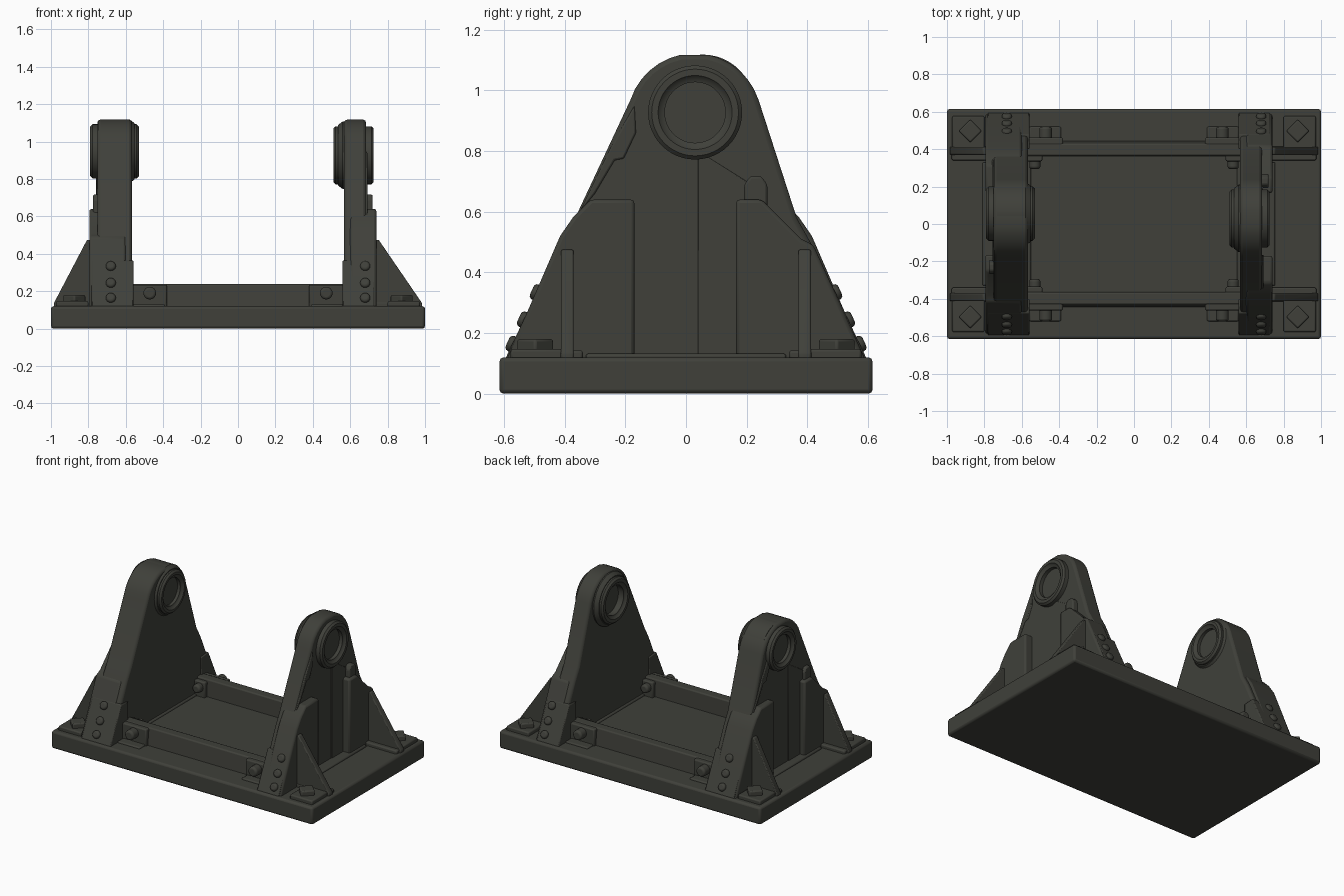
import bpy, bmesh, math
from mathutils import Vector, Matrix

if "Cube" in bpy.data.objects:
    bpy.data.objects.remove(bpy.data.objects["Cube"])

mat = bpy.data.materials.new("dark olive grey")
mat.diffuse_color = (0.050, 0.051, 0.042, 1)
mat.use_nodes = True
mat.node_tree.nodes["Principled BSDF"].inputs["Base Color"].default_value = mat.diffuse_color


def add_bevel(ob, width, segs=2):
    m = ob.modifiers.new("bevel", 'BEVEL')
    m.width = width
    m.segments = segs
    m.limit_method = 'ANGLE'
    m.angle_limit = math.radians(30)


def finish(name, bm, bevel=0.0, segs=2):
    bmesh.ops.recalc_face_normals(bm, faces=bm.faces)
    me = bpy.data.meshes.new(name)
    bm.to_mesh(me)
    bm.free()
    me.materials.append(mat)
    ob = bpy.data.objects.new(name, me)
    bpy.context.collection.objects.link(ob)
    bpy.ops.object.select_all(action='DESELECT')
    ob.select_set(True)
    bpy.context.view_layer.objects.active = ob
    bpy.ops.object.shade_smooth_by_angle(angle=math.radians(35))
    if bevel:
        add_bevel(ob, bevel, segs)
    return ob


def prism(name, pts, axis, a, b, bevel=0.008):
    """Extrude a 2D profile along x (pts are y,z), y (x,z) or z (x,y)."""
    place = {'x': lambda p, t: (t, p[0], p[1]),
             'y': lambda p, t: (p[0], t, p[1]),
             'z': lambda p, t: (p[0], p[1], t)}[axis]
    bm = bmesh.new()
    lo = [bm.verts.new(place(p, a)) for p in pts]
    hi = [bm.verts.new(place(p, b)) for p in pts]
    n = len(pts)
    bm.faces.new(lo)
    bm.faces.new(hi)
    for i in range(n):
        j = (i + 1) % n
        bm.faces.new((lo[i], lo[j], hi[j], hi[i]))
    return finish(name, bm, bevel)


def box(name, x0, x1, y0, y1, z0, z1, bevel=0.008):
    return prism(name, [(x0, y0), (x1, y0), (x1, y1), (x0, y1)], 'z', z0, z1, bevel)


def lathe_x(name, profile, cy, cz, n=48):
    """Closed ring: profile of (x, radius) turned about an x-parallel axis."""
    bm = bmesh.new()
    rings = []
    for k in range(n):
        a = 2 * math.pi * k / n
        rings.append([bm.verts.new((x, cy + r * math.cos(a), cz + r * math.sin(a)))
                      for x, r in profile])
    m = len(profile)
    for k in range(n):
        p, q = rings[k], rings[(k + 1) % n]
        for i in range(m):
            j = (i + 1) % m
            bm.faces.new((p[i], p[j], q[j], q[i]))
    return finish(name, bm)


def bolt(name, pos, direction, r=0.027, h=0.035):
    """Domed bolt head pointing along direction."""
    bm = bmesh.new()
    bmesh.ops.create_cone(bm, cap_ends=True, segments=16, radius1=r, radius2=r, depth=2 * h)
    rot = Vector(direction).to_track_quat('Z', 'Y').to_matrix().to_4x4()
    bm.transform(Matrix.Translation(pos) @ rot)
    return finish(name, bm, 0.013, 3)


# base plate
box("base_plate", -1, 1, -0.615, 0.615, 0, 0.12, 0.014)

# upright outline: sloped sides and a rounded head with a flat top
HY, HZ, HR = 0.028, 0.90, 0.222
arc = [(HY + HR * math.cos(math.radians(a)), HZ + HR * math.sin(math.radians(a)))
       for a in list(range(18, 80, 10)) + list(range(102, 163, 10))]
outline = [(-0.585, 0.11), (0.585, 0.11), (0.41, 0.50), (0.365, 0.58)] + arc + \
          [(-0.365, 0.58), (-0.41, 0.50)]


def upright(side, s, web_out, leg_out, boss_in, boss_out, cy, cz, boss_r, bore):
    # main web with a hole for the bearing
    web = prism(side + "_upright", outline, 'x', s * 0.567, s * web_out, 0)
    bm = bmesh.new()
    bmesh.ops.create_cone(bm, cap_ends=True, segments=48, radius1=bore + 0.012,
                          radius2=bore + 0.012, depth=1)
    bm.transform(Matrix.Translation((s * 0.65, cy, cz)) @ Matrix.Rotation(math.pi / 2, 4, 'Y'))
    cutter = finish("cutter", bm)
    mod = web.modifiers.new("bore", 'BOOLEAN')
    mod.object = cutter
    mod.solver = 'EXACT'
    bpy.context.view_layer.objects.active = web
    bpy.ops.object.modifier_apply(modifier="bore")
    bpy.data.objects.remove(cutter)
    add_bevel(web, 0.016)
    # bearing ring with stepped faces, and a wider collar on the inner side
    i, o = boss_in, boss_out
    ring = [(i, bore + 0.022), (i, boss_r - 0.012), (i + 0.012, boss_r),
            (o - 0.012, boss_r), (o, boss_r - 0.012), (o, bore + 0.022),
            (o - 0.012, bore + 0.012), (o - 0.016, bore), (i + 0.016, bore),
            (i + 0.012, bore + 0.012)]
    lathe_x(side + "_bearing_ring", [(s * x, r) for x, r in ring], cy, cz)
    ci, co = i + 0.024, web_out - 0.02
    collar = [(ci, boss_r - 0.02), (ci, boss_r + 0.006), (ci + 0.025, boss_r + 0.025),
              (co, boss_r + 0.025), (co, boss_r - 0.02)]
    lathe_x(side + "_bearing_collar", [(s * x, r) for x, r in collar], cy, cz)
    # raised edge up the shoulder and shallow centre step
    prism(side + "_shoulder_strip", [(-0.35 * s, 0.60), (-0.30 * s, 0.66), (-0.235 * s, 0.77),
          (-0.205 * s, 0.775), (-0.165 * s, 0.86), (-0.17 * s, 0.95), (-0.25 * s, 0.81)], 'x',
          s * 0.6, s * (web_out + 0.008), 0.006)
    prism(side + "_centre_step", [(0.04 * s, 0.11), (0.2 * s, 0.11), (0.2 * s, 0.70),
          (0.04 * s, 0.80)], 'x', s * 0.6, s * (web_out + 0.005), 0.003)
    # knob above one leg
    k = 0.23 * s
    prism(side + "_knob", [(k - 0.038, 0.55), (k + 0.038, 0.55), (k + 0.038, 0.69),
          (k + 0.018, 0.717), (k - 0.018, 0.717), (k - 0.038, 0.69)], 'x',
          s * 0.62, s * (leg_out - 0.02))
    # foot of the recessed centre panel
    box(side + "_foot_strip", s * 0.6, s * (leg_out + 0.015), -0.33, 0.33, 0.11, 0.132)
    for f, end in ((-1, "front"), (1, "back")):
        tag = side + "_" + end
        # thick outer leg: plain one steps at the top, the other slopes
        if f == s:
            top = [(0.165, 0.64), (0.25, 0.64), (0.38, 0.51), (0.42, 0.49)]
        else:
            top = [(0.17, 0.64), (0.315, 0.64), (0.37, 0.585), (0.415, 0.52)]
        leg = [(top[0][0], 0.11)] + top + [(0.592, 0.11)]
        prism(tag + "_leg", [(f * y, z) for y, z in leg], 'x', s * 0.60, s * leg_out, 0.012)
        # sloping cover plate on the leg's edge
        cover = [(0.40, 0.11), (0.40, 0.36), (0.478, 0.365), (0.598, 0.11)]
        prism(tag + "_cover_plate", [(f * y, z) for y, z in cover], 'x',
              s * 0.559, s * (leg_out - 0.012), 0.006)
        # outer triangular gusset
        prism(tag + "_gusset", [(s * (leg_out - 0.03), 0.11), (s * 0.985, 0.11),
              (s * 0.985, 0.135), (s * (leg_out + 0.012), 0.475), (s * (leg_out - 0.03), 0.475)],
              'y', f * 0.37, f * 0.412, 0.006)
        box(tag + "_gusset_foot", s * 0.7, s * 0.975, f * 0.34, f * 0.415, 0.11, 0.143)
        # corner pad with diamond bolt
        box(tag + "_corner_pad", s * 0.80, s * 0.972, f * 0.395, f * 0.578, 0.11, 0.147)
        d = 0.062
        prism(tag + "_diamond_bolt", [(s * 0.875 + d, f * 0.497), (s * 0.875, f * 0.497 + d),
              (s * 0.875 - d, f * 0.497), (s * 0.875, f * 0.497 - d)], 'z', 0.13, 0.18)
        # bolts down the sloping edge
        for z in (0.16, 0.24, 0.33):
            y = 0.598 - (z - 0.11) * 0.47
            bolt(tag + "_leg_bolt", (s * 0.68, f * (y - 0.010), z), (0, f * 0.91, 0.41), 0.027, 0.026)


upright("left", -1, 0.752, 0.795, 0.53, 0.79, 0.055, 0.948, 0.145, 0.094)
upright("right", 1, 0.685, 0.74, 0.51, 0.725, 0.03, 0.927, 0.155, 0.1)

# cross rails joining the uprights
for f, end in ((-1, "front"), (1, "back")):
    rail = [(0.36, 0.11), (0.365, 0.238), (0.43, 0.238), (0.445, 0.11)]
    prism(end + "_rail", [(f * y, z) for y, z in rail], 'x', -0.58, 0.58)
    for s, side in ((-1, "left"), (1, "right")):
        # end block, and domed bolts on both faces of the rail
        tag = end + "_" + side
        box(tag + "_rail_block", s * 0.38, s * 0.57, f * 0.37, f * 0.462, 0.11, 0.234)
        box(tag + "_rail_foot", s * 0.39, s * 0.56, f * 0.42, f * 0.52, 0.11, 0.13)
        bolt(tag + "_rail_bolt", (s * 0.472, f * 0.475, 0.19), (0, f, 0), 0.034, 0.045)
        box(tag + "_inner_block", s * 0.49, s * 0.58, f * 0.335, f * 0.38, 0.11, 0.225)
        bolt(tag + "_inner_bolt", (s * 0.53, f * 0.33, 0.185), (0, -f, 0), 0.03, 0.035)
# low side ledges along the inner foot of each upright
for s, side in ((-1, "left"), (1, "right")):
    box(side + "_inner_ledge", s * 0.552, s * 0.6, -0.36, 0.36, 0.11, 0.13)
